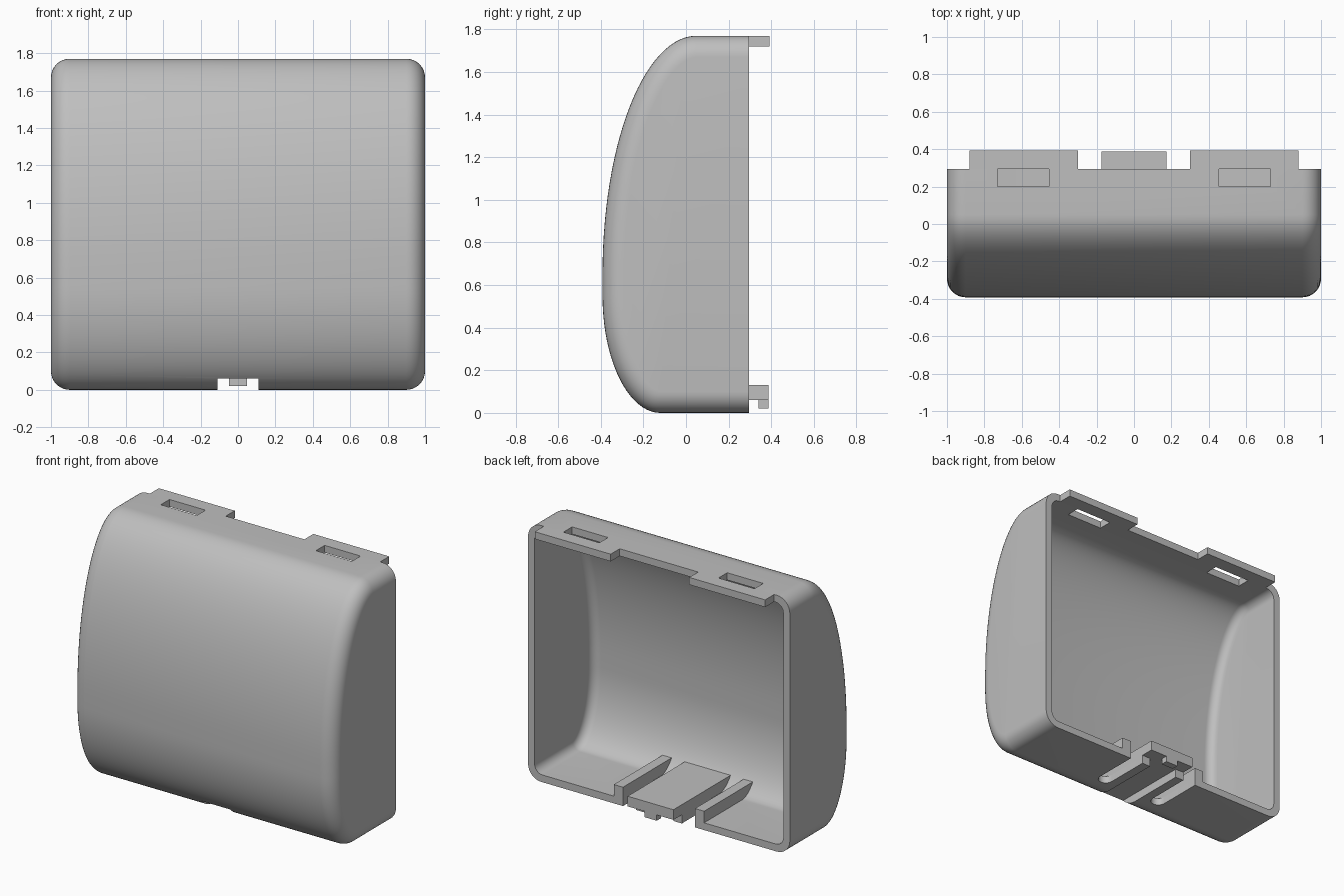
import bpy, bmesh
from math import sin, cos, pi
from mathutils import Vector

if "Cube" in bpy.data.objects:
    bpy.data.objects.remove(bpy.data.objects["Cube"])

BACK, TOP, WALL = 0.295, 1.77, 0.05

grey = bpy.data.materials.new("light grey plastic")
grey.use_nodes = True
grey.diffuse_color = (0.52, 0.52, 0.52, 1)
grey.node_tree.nodes["Principled BSDF"].inputs["Base Color"].default_value = (0.52, 0.52, 0.52, 1)


def finish(bm, name):
    bmesh.ops.recalc_face_normals(bm, faces=bm.faces)
    mesh = bpy.data.meshes.new(name)
    bm.to_mesh(mesh)
    bm.free()
    mesh.materials.append(grey)
    obj = bpy.data.objects.new(name, mesh)
    bpy.context.collection.objects.link(obj)
    return obj


def prism(name, points, direction):
    """Extrude a flat polygon along a vector."""
    bm = bmesh.new()
    face = bm.faces.new([bm.verts.new(p) for p in points])
    ext = bmesh.ops.extrude_face_region(bm, geom=[face])
    bmesh.ops.translate(bm, vec=direction,
                        verts=[v for v in ext["geom"] if isinstance(v, bmesh.types.BMVert)])
    return finish(bm, name)


def box(name, x0, x1, y0, y1, z0, z1):
    return prism(name, [(x0, y0, z0), (x1, y0, z0), (x1, y1, z0), (x0, y1, z0)], (0, 0, z1 - z0))


def side_profile(offset):
    """Open side curve from back top round the front to back bottom, moved inward."""
    pts = [(BACK, TOP - offset)]
    arcs = [(0.05, 0.65, 0.442, TOP - 0.65, pi / 2, pi, 28),
            (-0.12, 0.55, 0.272, 0.55, pi, 1.5 * pi, 20)]
    for cy, cz, a, b, t0, t1, n in arcs:
        for i in range(n + 1):
            t = t0 + (t1 - t0) * i / n
            normal = Vector((cos(t) / a, sin(t) / b)).normalized()
            pts.append((cy + a * cos(t) - offset * normal.x, cz + b * sin(t) - offset * normal.y))
    return pts + [(BACK, offset)]


def skin(bm, offset, half, radius, steps=8):
    """Curved skin with rounded side edges; returns its loop at the back opening."""
    turns = [pi / 2 * i / steps for i in range(steps + 1)]
    sections = [(-half + radius * (1 - sin(t)), radius * (1 - cos(t))) for t in reversed(turns)]
    sections = [(-half + radius * (1 - cos(t)), radius * (1 - sin(t))) for t in turns]
    sections += [(-x, d) for x, d in reversed(sections)]
    rings = [[bm.verts.new((x, y, z)) for y, z in side_profile(offset + d)] for x, d in sections]
    for r, s in zip(rings, rings[1:]):
        for i in range(len(r) - 1):
            bm.faces.new((r[i], r[i + 1], s[i + 1], s[i]))
    bm.faces.new(rings[0])
    bm.faces.new(rings[-1])
    return [r[0] for r in rings] + [r[-1] for r in reversed(rings)]


# Hollow cover with an open back
bm = bmesh.new()
outer = skin(bm, 0, 1, 0.1)
inner = skin(bm, WALL, 1 - WALL, 0.06)
for i in range(len(outer)):
    j = (i + 1) % len(outer)
    bm.faces.new((outer[i], outer[j], inner[j], inner[i]))
cover = finish(bm, "cover_shell")

# Cutters: top windows, rounded floor slots and the channel under the latch
cutters = [box("channel_cutter", -0.11, 0.11, -0.5, 0.5, -0.1, 0.06)]
for s in (-1, 1):
    xs = sorted((s * 0.455, s * 0.73))
    cutters.append(box("window_cutter", *xs, 0.2, 0.35, TOP - 0.1, TOP + 0.1))
    arc = [(s * 0.225 + 0.05 * cos(pi + pi * i / 12), -0.02 + 0.05 * sin(pi + pi * i / 12), -0.1)
           for i in range(13)]
    ends = [(s * 0.225 + 0.05, 0.4, -0.1), (s * 0.225 - 0.05, 0.4, -0.1)]
    cutters.append(prism("slot_cutter", arc + ends, (0, 0, 0.2)))

bpy.context.view_layer.objects.active = cover
for cutter in cutters:
    mod = cover.modifiers.new("cut", "BOOLEAN")
    mod.operation, mod.solver, mod.object = "DIFFERENCE", "EXACT", cutter
    bpy.ops.object.modifier_apply(modifier=mod.name)
for cutter in cutters:
    bpy.data.objects.remove(cutter)

bpy.ops.object.select_all(action="DESELECT")
cover.select_set(True)
bpy.ops.object.shade_smooth_by_angle(angle=0.6)

# Tabs on the top edge, ribs beside the slots, rails under the latch
for s, side in ((-1, "right"), (1, "left")):
    xs = sorted((s * 0.30, s * 0.88))
    box(side + "_top_tab", *xs, BACK, 0.393, TOP - WALL, TOP)
    x0, x1 = sorted((s * 0.275, s * 0.345))
    side_shape = [(BACK, 0.04), (BACK, 0.13), (-0.275, 0.13), (-0.275, 0.11), (-0.2, 0.04)]
    prism(side + "_floor_rib", [(x0, y, z) for y, z in side_shape], (x1 - x0, 0, 0))
    xs = sorted((s * 0.11, s * 0.175))
    box(side + "_latch_rail", *xs, -0.2, BACK, 0.03, 0.06)

# Latch tongue with its catch
tongue_shape = [(0.387, 0.06), (0.387, 0.13), (-0.275, 0.13), (-0.275, 0.11), (-0.235, 0.06)]
prism("latch_tongue", [(-0.175, y, z) for y, z in tongue_shape], (0.35, 0, 0))
box("latch_catch", -0.047, 0.047, 0.34, 0.387, 0.02, 0.06)
